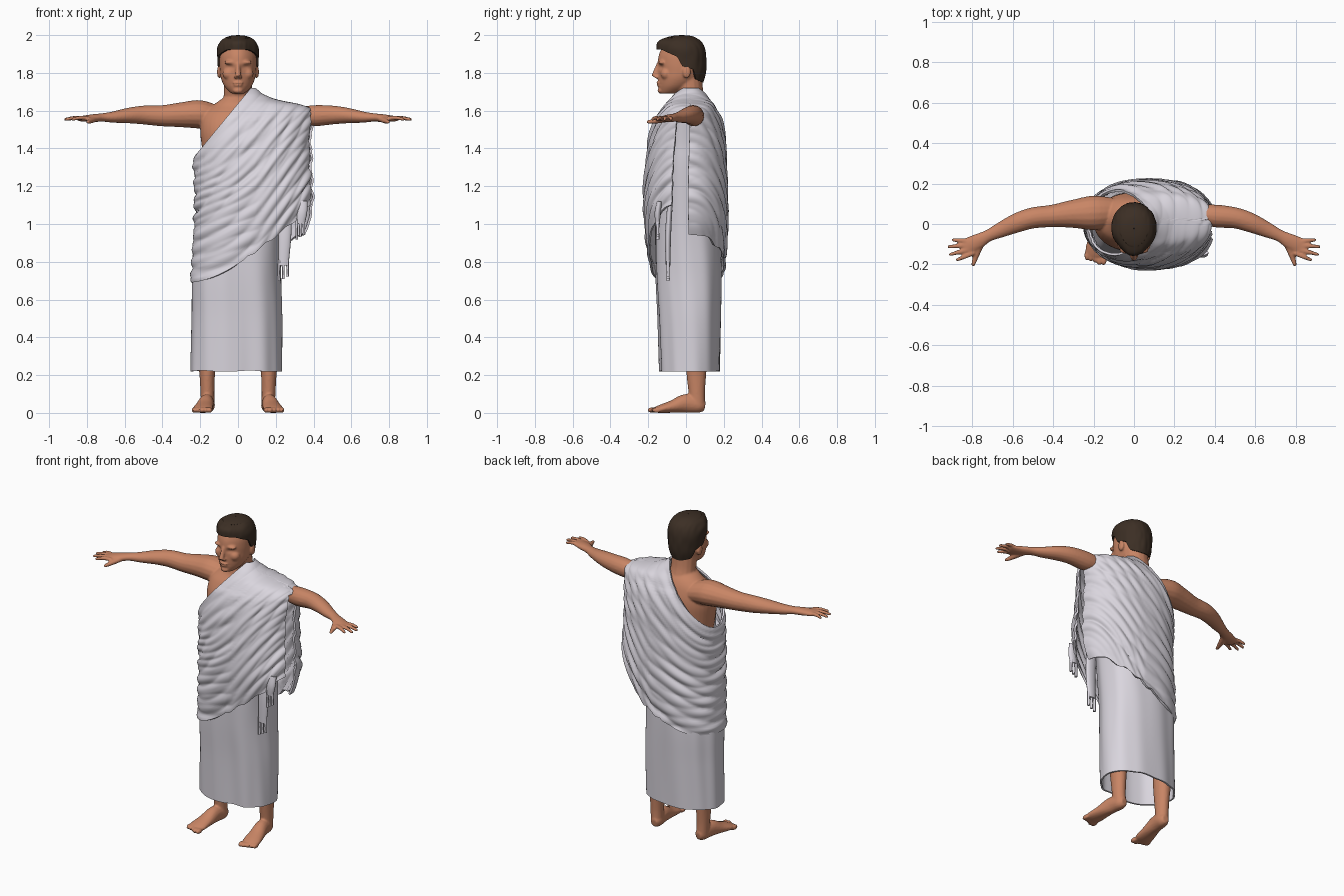
import bpy, bmesh, math
from mathutils import Vector, Matrix, noise

if "Cube" in bpy.data.objects:
    bpy.data.objects.remove(bpy.data.objects["Cube"], do_unlink=True)


def material(name, rgb):
    m = bpy.data.materials.new(name)
    m.use_nodes = True
    m.diffuse_color = (*rgb, 1)
    m.node_tree.nodes["Principled BSDF"].inputs["Base Color"].default_value = (*rgb, 1)
    return m


skin = material("skin", (0.58, 0.235, 0.13))
cloth = material("white cloth", (0.70, 0.67, 0.73))
brown = material("dark brown hair", (0.045, 0.028, 0.018))


def spline(rows, n=8):
    """Smooth the rows of numbers with a Catmull-Rom curve."""
    ext = [rows[0], *rows, rows[-1]]
    out = []
    for k in range(len(rows) - 1):
        for s in range(n):
            t = s / n
            out.append([0.5 * (2*b + (c-a)*t + (2*a-5*b+4*c-d)*t*t + (3*b-a-3*c+d)*t**3)
                        for a, b, c, d in zip(*ext[k:k + 4])])
    return out + [list(rows[-1])]


def sample(rows, p):
    i = min(int(p), len(rows) - 2)
    return [a + (b - a) * (p - i) for a, b in zip(rows[i], rows[i + 1])]


def param(rows, z):
    for i in range(len(rows) - 1):
        if rows[i + 1][0] >= z:
            return i + max(0, (z - rows[i][0]) / max(rows[i + 1][0] - rows[i][0], 1e-6))
    return len(rows) - 1


def section(level, a, power):
    """Point on a level (z, x min, x max, y front, y back) at an angle."""
    z, x0, x1, y0, y1 = level
    c, s = math.cos(a), math.sin(a)
    e = 2 / power
    return Vector(((x0 + x1) / 2 + (x1 - x0) / 2 * math.copysign(abs(c) ** e, c),
                   (y0 + y1) / 2 + (y1 - y0) / 2 * math.copysign(abs(s) ** e, s), z))


def finish(bm, name, mat, mods=()):
    me = bpy.data.meshes.new(name)
    bm.to_mesh(me)
    bm.free()
    ob = bpy.data.objects.new(name, me)
    bpy.context.collection.objects.link(ob)
    me.materials.append(mat)
    bpy.ops.object.select_all(action='DESELECT')
    ob.select_set(True)
    bpy.context.view_layer.objects.active = ob
    for kind, props in mods:
        mod = ob.modifiers.new(kind.title(), kind)
        for key, value in props.items():
            setattr(mod, key, value)
        bpy.ops.object.modifier_apply(modifier=mod.name)
    bpy.ops.object.shade_smooth_by_angle(angle=1.1)
    return ob


def shell(name, levels, mat, na, nz, base, bottom, fold, power=2.0, thick=0.01,
          skip=lambda a, z: False, cut=None):
    """Open garment-like surface that runs from a bottom line up to the last level."""
    rows = spline(levels)
    bm = bmesh.new()
    grid = []
    for i in range(na):
        a = 2 * math.pi * i / na - math.pi
        ref = section(sample(rows, param(rows, base)), a, power)
        p0 = param(rows, bottom(ref.x, ref.y))
        col = []
        for j in range(nz + 1):
            q = section(sample(rows, p0 + (len(rows) - 1 - p0) * j / nz), a, power)
            out = Vector((math.cos(a), math.sin(a), 0))
            col.append(bm.verts.new(q + out * fold(q, a)))
        grid.append(col)
    for i in range(na):
        c0, c1 = grid[i], grid[(i + 1) % na]
        a = 2 * math.pi * (i + 0.5) / na - math.pi
        for j in range(nz):
            if not skip(a, c0[j].co.z):
                bm.faces.new((c0[j], c1[j], c1[j + 1], c0[j + 1]))
    if cut:
        bmesh.ops.bisect_plane(bm, geom=bm.verts[:] + bm.edges[:] + bm.faces[:],
                               plane_co=cut, plane_no=(-1.21, 0, 1), clear_outer=True)
    loose = [v for v in bm.verts if not v.link_faces]
    bmesh.ops.delete(bm, geom=loose, context='VERTS')
    return finish(bm, name, mat, [("SOLIDIFY", {"thickness": thick})])


def skin_rings(bm, rings):
    """Closed solid through a row of equal rings."""
    loops = [[bm.verts.new(p) for p in r] for r in rings]
    n = len(loops[0])
    faces = [bm.faces.new(loops[0][::-1]), bm.faces.new(loops[-1])]
    for r0, r1 in zip(loops, loops[1:]):
        for i in range(n):
            faces.append(bm.faces.new((r0[i], r0[(i + 1) % n], r1[(i + 1) % n], r1[i])))
    bmesh.ops.recalc_face_normals(bm, faces=faces)


def tube(bm, pts, side=1, n=16):
    """Closed limb through points (x, y, z, half width, half height)."""
    rows = spline(pts, 5)
    rings = []
    for k, r in enumerate(rows):
        t = (Vector(rows[min(k + 1, len(rows) - 1)][:3]) - Vector(rows[max(k - 1, 0)][:3])).normalized()
        u = t.cross(Vector((0, 1, 0)) if abs(t.z) > 0.8 else Vector((0, 0, 1))).normalized()
        w = u.cross(t)
        ring = [Vector(r[:3]) + u * r[3] * math.cos(b) + w * r[4] * math.sin(b)
                for b in (2 * math.pi * i / n for i in range(n))]
        rings.append([Vector((side * p.x, p.y, p.z)) for p in ring])
    skin_rings(bm, rings)


def loft(bm, levels, taper=0):
    """Closed solid from levels (z, half width, y front, y back), narrowed to the front."""
    rings = []
    for z, w, f, b in spline(levels):
        ring = [section((z, -w, w, f, b), 2 * math.pi * i / 40, 2.1) for i in range(40)]
        for i, p in enumerate(ring):
            p.x *= 1 - taper * max(0, -math.sin(2 * math.pi * i / 40)) ** 2
        rings.append(ring)
    skin_rings(bm, rings)


def blob(bm, centre, size):
    m = Matrix.Translation(centre) @ Matrix.Diagonal((*size, 1))
    bmesh.ops.create_uvsphere(bm, u_segments=20, v_segments=12, radius=1, matrix=m)


# Body: head, torso, arms, legs, fused into one skin
bm = bmesh.new()
loft(bm, [(1.69, .028, -.135, -.07), (1.70, .045, -.142, -.02), (1.73, .072, -.146, .03),
          (1.77, .09, -.148, .07), (1.81, .096, -.148, .088), (1.85, .098, -.15, .093),
          (1.90, .096, -.142, .093), (1.95, .08, -.115, .075), (1.98, .045, -.07, .04)], .2)
loft(bm, [(1.2, .16, -.11, .13), (1.4, .19, -.135, .15), (1.5, .2, -.13, .155),
          (1.58, .185, -.095, .14), (1.63, .13, -.055, .12), (1.67, .075, -.045, .09)])
tube(bm, [(0, .045, 1.6, .085, .075), (0, .025, 1.68, .076, .07), (0, .01, 1.77, .075, .075)])
tube(bm, [(0, -.142, 1.85, .011, .012), (0, -.158, 1.81, .013, .014), (0, -.168, 1.78, .017, .016)])
blob(bm, (0, -.146, 1.747), (.027, .011, .006))
blob(bm, (0, -.144, 1.735), (.023, .012, .006))
blob(bm, (0, -.135, 1.706), (.026, .016, .015))

arm = [(.10, .06, 1.56, .07, .06), (.20, .055, 1.58, .085, .075), (.30, .05, 1.578, .07, .066),
       (.40, .04, 1.573, .056, .056), (.50, .03, 1.577, .052, .05), (.58, .005, 1.574, .048, .041),
       (.66, -.03, 1.566, .038, .03), (.72, -.058, 1.564, .03, .022), (.77, -.085, 1.56, .038, .021),
       (.84, -.118, 1.557, .044, .013)]
tips = [(.90, -.078), (.922, -.113), (.915, -.152), (.88, -.18)]
for s in (-1, 1):
    # The covered arm starts inside the sleeve
    tube(bm, arm if s < 0 else [(.32, .05, 1.57, .045, .045)] + arm[3:], s)
    for k, (x, y) in enumerate(tips):
        root = (.815 - .008 * k, -.085 - .019 * k, 1.558, .012, .012)
        tube(bm, [root, ((root[0] + x) / 2, (root[1] + y) / 2, 1.562, .0115, .011), (x, y, 1.553, .008, .008)], s, 10)
    tube(bm, [(.76, -.1, 1.555, .02, .016), (.782, -.16, 1.545, .015, .014), (.797, -.208, 1.54, .009, .009)], s, 10)
    # Leg and foot
    tube(bm, [(.165, .06, .5, .06, .06), (.165, .056, .3, .05, .058), (.163, .055, .2, .041, .052),
              (.162, .057, .11, .037, .044), (.16, .06, .04, .036, .042)], s)
    tube(bm, [(.155, .1, .035, .02, .025), (.158, .07, .04, .036, .04), (.167, 0, .05, .04, .05),
              (.178, -.07, .034, .048, .034), (.187, -.13, .022, .054, .023), (.19, -.16, .017, .047, .016)], s)
    for k in range(5):
        x = .15 + .021 * k
        blob(bm, (s * x, -.178 + .006 * k * (k > 1), .015), (.015 - .001 * k, .027, .015))
    # Brow, cheek, nostril and ear
    blob(bm, (s * .038, -.127, 1.855), (.036, .021, .011))
    blob(bm, (s * .046, -.105, 1.795), (.036, .03, .032))
    blob(bm, (s * .013, -.157, 1.778), (.01, .012, .009))
    blob(bm, (s * .1, .004, 1.805), (.011, .022, .034))
body = finish(bm, "body", skin, [("REMESH", {"mode": 'VOXEL', "voxel_size": .0062}),
                                 ("SMOOTH", {"factor": .5, "iterations": 3})])
# Flat soles, eye sockets and mouth line
for v in body.data.vertices:
    v.co.z = max(v.co.z, 0)
    if v.co.y < -.08 and v.co.z > 1.7:
        dx, dz = abs(v.co.x) - .038, v.co.z - 1.831
        v.co.y += .009 * math.exp(-(dx / .02) ** 2 - (dz / .013) ** 2)
        v.co.y += .004 * math.exp(-(v.co.x / .03) ** 2 - ((v.co.z - 1.741) / .003) ** 2)

# Hair cap with a hairline that dips at the sideburns and nape
hairline = [(-.2, 1.93), (-.13, 1.922), (-.08, 1.9), (-.045, 1.885), (-.025, 1.835), (0, 1.83),
            (.035, 1.82), (.055, 1.765), (.12, 1.745)]


def hair_bottom(x, y):
    for (y0, z0), (y1, z1) in zip(hairline, hairline[1:]):
        if y <= y1:
            return z0 + (z1 - z0) * (y - y0) / (y1 - y0)
    return z1


def hair_shape(q, a):
    taper = .01 * math.sin(2 * a) ** 2 * (a < 0)
    return (.003 * noise.noise(Vector((q.x * 60, q.y * 15, q.z * 15))) - taper) * (q.z < 1.985)


shell("hair", [(1.73, -.08, .08, -.11, .085), (1.80, -.103, .103, -.135, .104), (1.88, -.111, .111, -.152, .107),
               (1.93, -.11, .11, -.157, .1), (1.965, -.094, .094, -.15, .083), (1.985, -.07, .07, -.112, .055),
               (1.996, -.04, .04, -.07, .025), (2.0, -.002, .002, -.025, -.02)],
      brown, 96, 40, 1.88, hair_bottom, hair_shape, 2.05, .014)


# Long under-tunic with soft vertical folds
def skirt_fold(q, a):
    w = noise.noise(Vector((math.cos(a) * 2, math.sin(a) * 2, q.z * .8)))
    return .009 * w + .0015 * math.sin(11 * a + 3 * q.z)


shell("tunic", [(.22, -.25, .23, -.14, .18), (.5, -.244, .23, -.15, .184), (.75, -.238, .224, -.163, .186),
                (1.0, -.2, .235, -.165, .175), (1.3, -.18, .27, -.15, .165), (1.42, -.18, .28, -.14, .16),
                (1.54, -.15, .3, -.115, .14)],
      cloth, 120, 60, .3, lambda x, y: .22 + .004 * math.sin(x * 25), skirt_fold, 2.35, cut=(.12, 0, 1.71))


# Draped mantle: folds sweep from the covered shoulder round to the opposite hip
def hem(x, y):
    u = max(0, x + .25) / .52
    return .69 + (.28 if y < 0 else .17) * u * u + .008 * math.sin(x * 75) * (x > .1)


def neckline(x):
    return 1.71 + 1.21 * (x - .06)


def mantle_fold(q, a):
    low = hem(min(q.x, .1), q.y) + (max(q.x, .1) - .1) * 1.5
    t = (q.z - low) / (neckline(q.x) - low)
    warp = noise.noise(Vector((q.x * 2.2, q.y * 2.2, q.z * 2.2)))
    strength = .45 + .9 * abs(noise.noise(Vector((q.x * 3 + 5, q.y * 3, t * 5))))
    ridge = abs(math.sin(math.pi * (8 * t + warp)))
    second = abs(math.sin(math.pi * (13 * t - 1.6 * warp + 1.5 * q.x)))
    fade = 1 if q.z < 1.55 else max(.35, 1 - (q.z - 1.55) * 5)
    return fade * strength * (.016 * (ridge - .45) + .009 * (second - .5))


shell("mantle", [(.6, -.25, .24, -.165, .185), (.75, -.245, .27, -.185, .2), (.9, -.237, .33, -.208, .215),
                 (1.0, -.23, .375, -.217, .22), (1.1, -.228, .395, -.222, .22), (1.2, -.23, .395, -.218, .218),
                 (1.3, -.233, .39, -.21, .214), (1.45, -.235, .388, -.19, .205), (1.55, -.235, .393, -.162, .185),
                 (1.595, -.22, .395, -.135, .165), (1.63, -.19, .34, -.11, .148), (1.66, -.14, .2, -.085, .125),
                 (1.69, -.1, .13, -.062, .105), (1.72, -.08, .09, -.03, .08)],
      cloth, 170, 170, 1.1, hem, mantle_fold, 2.25, .012,
      lambda a, z: -.3 < a < .05 and z < 1.6, (.06, 0, 1.71))

# Hanging tails of the mantle, each ending in a fringe
for name, x, y, top, end, w in (("front_tail", .24, -.095, 1.1, .78, .034), ("side_tail", .33, -.15, 1.12, 1.0, .028)):
    bm = bmesh.new()
    tube(bm, [(x + .01, y + .01, top, w, .014), (x + .008, y, (top + end) / 2, w, .016), (x, y, end, w * .8, .012)])
    for k in (-1, 0, 1):
        tube(bm, [(x + k * w * .6, y, end + .03, .009, .011), (x + k * w * .7, y, end - .03, .006, .008),
                  (x + k * w * .65, y, end - .07 + .012 * k, .007, .009)], 1, 8)
    finish(bm, name, cloth)
